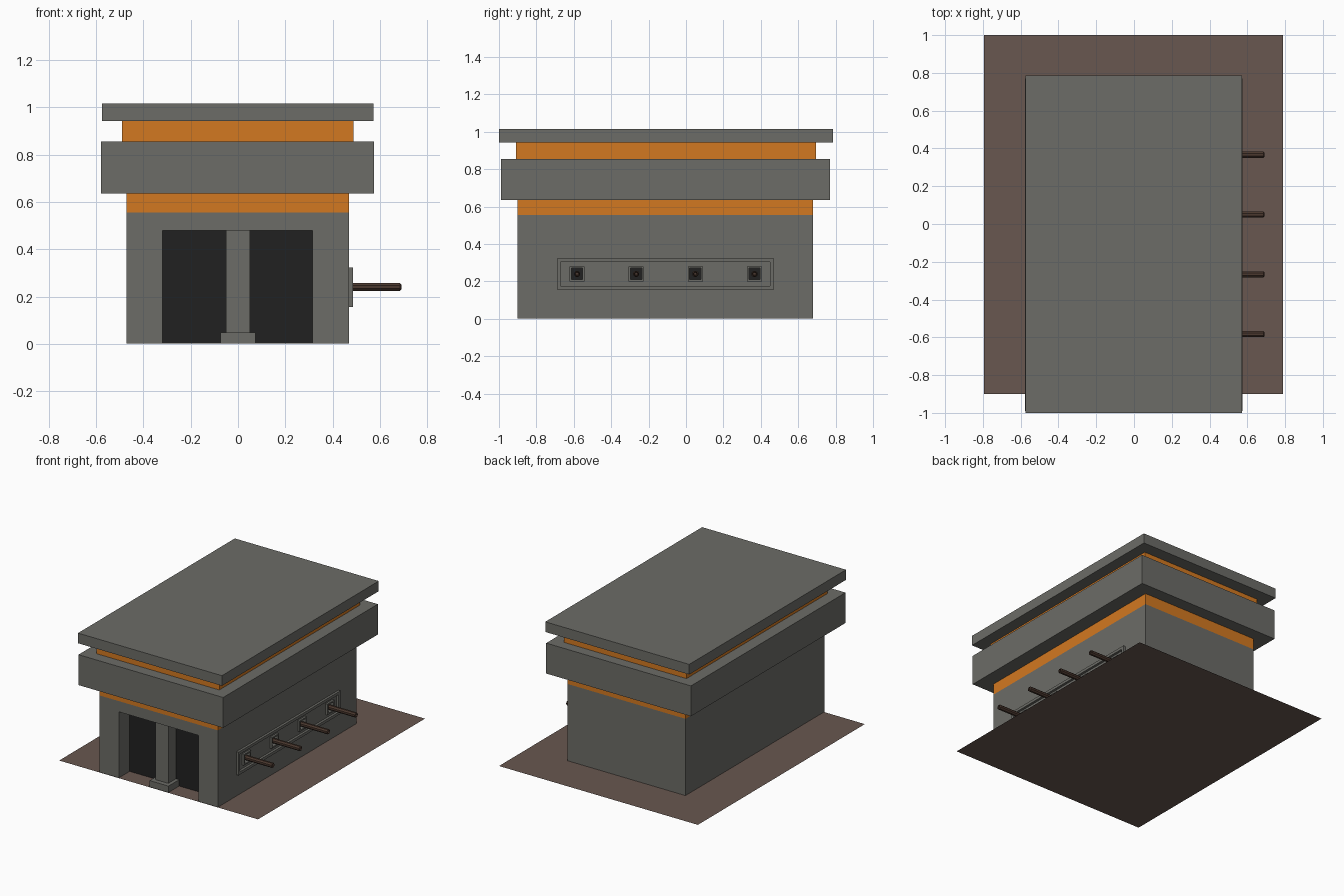
import bpy, bmesh
from math import radians
from mathutils import Matrix

if "Cube" in bpy.data.objects:
    bpy.data.objects.remove(bpy.data.objects["Cube"])


def material(name, rgb):
    m = bpy.data.materials.new(name)
    m.diffuse_color = (*rgb, 1)
    m.use_nodes = True
    m.node_tree.nodes["Principled BSDF"].inputs["Base Color"].default_value = m.diffuse_color
    return m


CONCRETE = material("concrete", (0.15, 0.15, 0.135))
ORANGE = material("orange_trim", (0.65, 0.19, 0.015))
BLACK = material("dark_interior", (0.015, 0.015, 0.015))
BROWN = material("earth", (0.14, 0.095, 0.08))
RUST = material("barrel_brown", (0.07, 0.04, 0.028))


def finish(name, bm, mat):
    bmesh.ops.recalc_face_normals(bm, faces=bm.faces)
    me = bpy.data.meshes.new(name)
    bm.to_mesh(me)
    bm.free()
    ob = bpy.data.objects.new(name, me)
    bpy.context.collection.objects.link(ob)
    if mat:
        me.materials.append(mat)
    return ob


def box(name, x, y, z, mat=CONCRETE):
    bm = bmesh.new()
    size = [b - a for a, b in (x, y, z)]
    mid = [(a + b) / 2 for a, b in (x, y, z)]
    bmesh.ops.create_cube(bm, size=1, matrix=Matrix.Translation(mid) @ Matrix.Diagonal((*size, 1)))
    return finish(name, bm, mat)


def cut(ob, cutter):
    cutter.hide_render = True
    cutter.hide_viewport = True
    mod = ob.modifiers.new("opening", "BOOLEAN")
    mod.operation = "DIFFERENCE"
    mod.solver = "EXACT"
    mod.object = cutter


def side_frame(name, y, z, border, x):
    """Rectangular picture frame lying on the right wall."""
    bm = bmesh.new()
    ring = lambda d, px: [bm.verts.new((px, a, b)) for a, b in (
        (y[0] + d, z[0] + d), (y[1] - d, z[0] + d), (y[1] - d, z[1] - d), (y[0] + d, z[1] - d))]
    loops = [ring(0, x[0]), ring(0, x[1]), ring(border, x[1]), ring(border, x[0])]
    for a, b in zip(loops, loops[1:] + loops[:1]):
        for i in range(4):
            j = (i + 1) % 4
            bm.faces.new((a[i], a[j], b[j], b[i]))
    return finish(name, bm, CONCRETE)


# Ground sheet
bm = bmesh.new()
bm.faces.new([bm.verts.new((x, y, 0)) for x, y in ((-.795, -.9), (.79, -.9), (.79, 1), (-.795, 1))])
finish("ground_sheet", bm, BROWN)

# Main walls with recessed doorway
walls = box("walls", (-.472, .47), (-.9, .68), (.002, .555))
cut(walls, box("doorway_cutter", (-.32, .315), (-1, -.775), (-.1, .478), None))
box("doorway_interior", (-.32, .315), (-.779, -.77), (.003, .478), BLACK)
box("doorway_post", (-.05, .05), (-.865, -.77), (.045, .478))
box("doorway_post_base", (-.075, .075), (-.899, -.77), (.002, .048))

# Stacked roof: trim, parapet, trim, slab
box("lower_trim", (-.472, .47), (-.9, .68), (.555, .636), ORANGE)
box("parapet_band", (-.578, .575), (-.99, .77), (.636, .855))
box("upper_trim", (-.49, .488), (-.91, .694), (.855, .942), ORANGE)
box("roof_slab", (-.575, .572), (-1, .785), (.942, 1.015))

# Barrel row on the right wall
side_frame("barrel_row_frame", (-.69, .47), (.155, .322), .02, (.465, .487))
for i in range(4):
    y, z = -.583 + i * .3165, .24
    side_frame(f"port_frame_{i}", (y - .04, y + .04), (z - .04, z + .04), .01, (.465, .484))
    cut(walls, box(f"port_cutter_{i}", (.43, .6), (y - .03, y + .03), (z - .03, z + .03), None))
    box(f"port_interior_{i}", (.425, .433), (y - .03, y + .03), (z - .03, z + .03), BLACK)

    # Eight-sided barrel with chamfered, hollow muzzle
    bm = bmesh.new()
    place = Matrix.Translation((.56, y, z)) @ Matrix.Rotation(radians(90), 4, "Y") @ Matrix.Rotation(radians(22.5), 4, "Z")
    bmesh.ops.create_cone(bm, cap_ends=True, segments=8, radius1=.0175, radius2=.0175, depth=.26, matrix=place)
    bm.normal_update()
    tip = max(bm.faces, key=lambda f: f.calc_center_median().x)
    rim = list(tip.edges)
    bmesh.ops.bevel(bm, geom=rim, offset=.005, segments=1, affect="EDGES")
    bm.normal_update()
    tip = max(bm.faces, key=lambda f: f.calc_center_median().x)
    bmesh.ops.inset_individual(bm, faces=[tip], thickness=.004)
    bmesh.ops.translate(bm, verts=tip.verts, vec=(-.03, 0, 0))
    finish(f"barrel_{i}", bm, RUST)
